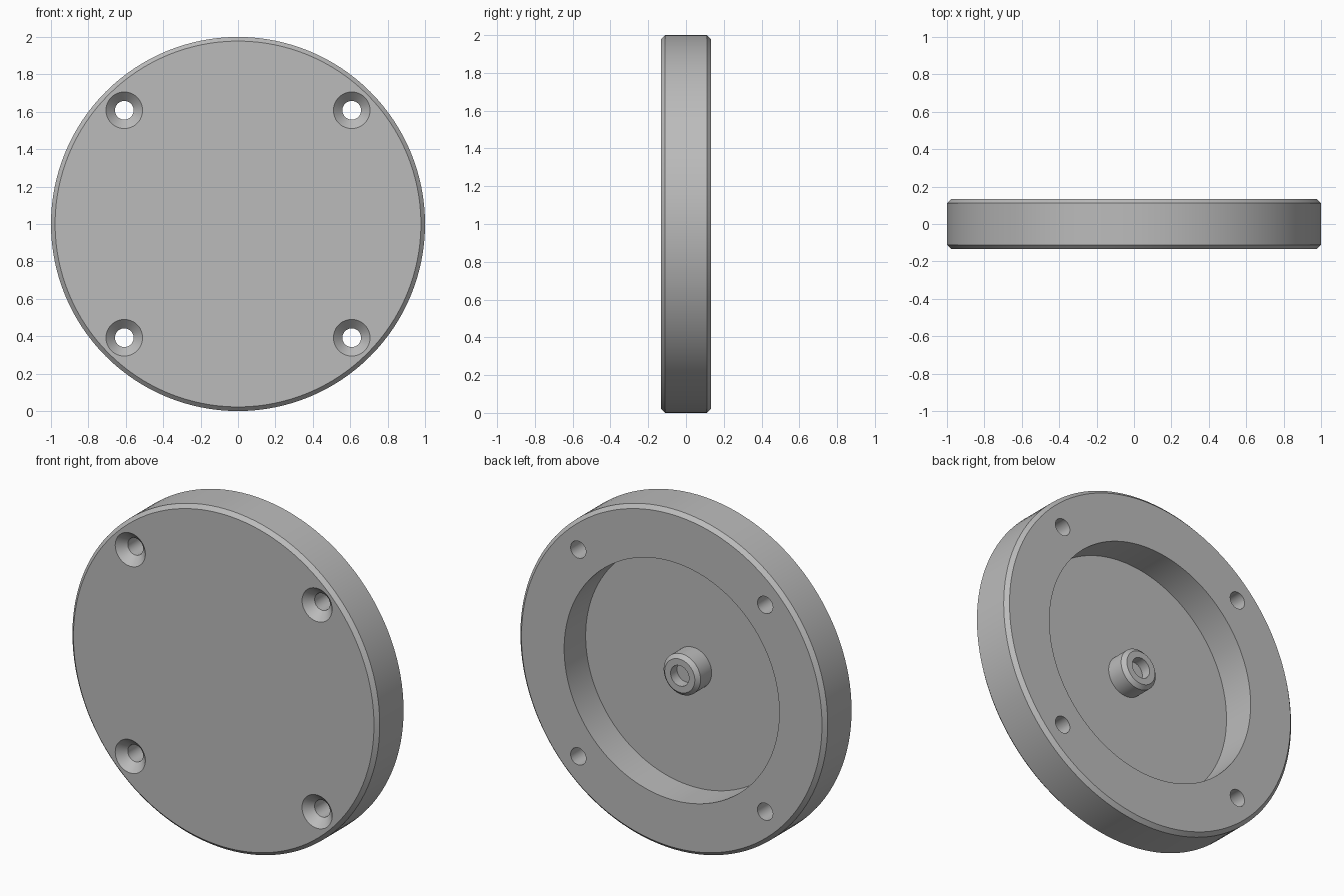
import bpy
import bmesh
from math import pi
from mathutils import Matrix

cube = bpy.data.objects.get("Cube")
if cube:
    bpy.data.objects.remove(cube, do_unlink=True)

HALF = 0.133          # half the plate thickness
FLOOR = HALF - 0.2    # depth of the rear recess
CHAMFER = 0.022
BOLT = 0.608          # bolt hole offset from the centre

grey = bpy.data.materials.new("machined grey")
grey.use_nodes = True
grey.diffuse_color = (0.5, 0.5, 0.5, 1)
grey.node_tree.nodes["Principled BSDF"].inputs["Base Color"].default_value = (0.5, 0.5, 0.5, 1)


def lathe(name, profile, sides, x=0, z=1):
    """Revolve (radius, y) points about a y-direction axis, with flat end caps."""
    bm = bmesh.new()
    rings = []
    for radius, y in profile:
        ring = bmesh.ops.create_circle(
            bm, segments=sides, radius=radius,
            matrix=Matrix.Translation((x, y, z)) @ Matrix.Rotation(pi / 2, 4, "X"))
        rings.append(ring["verts"])
    for a, b in zip(rings, rings[1:]):
        for i in range(sides):
            j = (i + 1) % sides
            bm.faces.new((a[i], a[j], b[j], b[i]))
    bm.faces.new(rings[0])
    bm.faces.new(rings[-1])
    bmesh.ops.recalc_face_normals(bm, faces=bm.faces)
    mesh = bpy.data.meshes.new(name)
    bm.to_mesh(mesh)
    bm.free()
    mesh.materials.append(grey)
    obj = bpy.data.objects.new(name, mesh)
    bpy.context.collection.objects.link(obj)
    return obj


def activate(obj):
    bpy.ops.object.select_all(action="DESELECT")
    obj.select_set(True)
    bpy.context.view_layer.objects.active = obj


# Chamfered plate with a round recess in its rear face
plate = lathe("cover_plate", [
    (1 - CHAMFER, -HALF), (1, -HALF + CHAMFER),
    (1, HALF - CHAMFER), (1 - CHAMFER, HALF),
    (0.7, HALF), (0.7, FLOOR)], 128)

# Four through holes, countersunk from the front
for x in (-BOLT, BOLT):
    for z in (1 - BOLT, 1 + BOLT):
        cutter = lathe("bolt_hole_cutter", [
            (0.108, -HALF - 0.01), (0.05, -HALF + 0.048), (0.05, HALF + 0.05)], 48, x, z)
        cutter.hide_render = True
        mod = plate.modifiers.new("bolt_hole", "BOOLEAN")
        mod.operation = "DIFFERENCE"
        mod.solver = "EXACT"
        mod.object = cutter
        activate(plate)
        bpy.ops.object.modifier_apply(modifier=mod.name)
        bpy.data.objects.remove(cutter, do_unlink=True)

# Central boss with a chamfered rim and a blind hole
TOP = FLOOR + 0.125
boss = lathe("centre_boss", [
    (0.12, FLOOR - 0.01), (0.12, TOP - CHAMFER), (0.12 - CHAMFER, TOP),
    (0.06, TOP), (0.06, TOP - 0.06)], 64)

for part in (plate, boss):
    activate(part)
    bpy.ops.object.shade_smooth_by_angle(angle=pi / 6)
